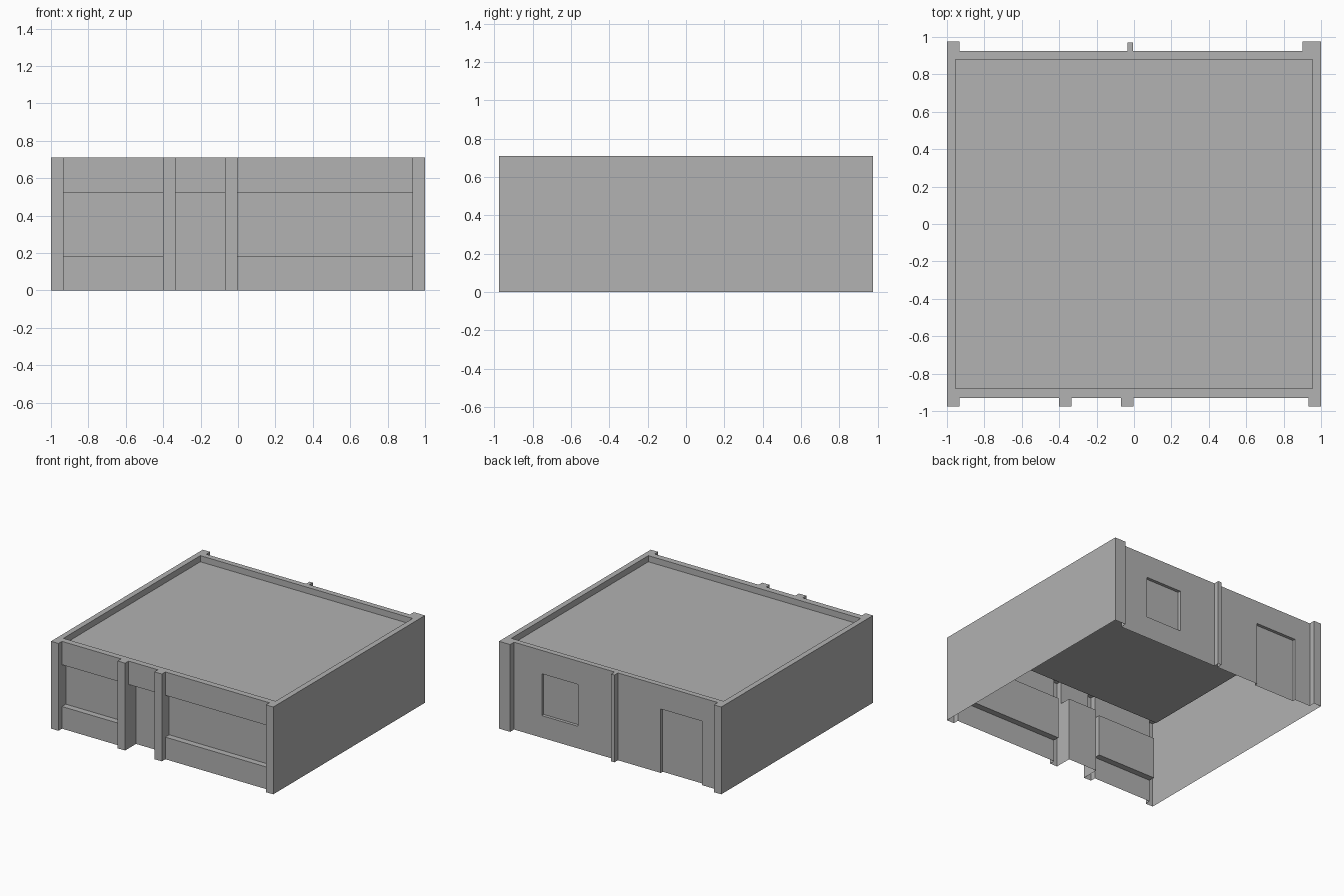
import bpy
import bmesh

cube = bpy.data.objects.get("Cube")
if cube:
    bpy.data.objects.remove(cube, do_unlink=True)

# Key levels and planes
SILL, LINTEL, TOP, ROOF = 0.18, 0.52, 0.71, 0.66
PIER, FRONT, BACK = 0.975, -0.93, 0.925
GLASS, FRONT_DOOR, BACK_INSET = -0.88, -0.835, 0.9
INNER_X, INNER_Y = 0.955, 0.88

grey = bpy.data.materials.new("plain grey")
grey.use_nodes = True
grey.diffuse_color = (0.445, 0.445, 0.445, 1)
grey.node_tree.nodes["Principled BSDF"].inputs["Base Color"].default_value = grey.diffuse_color


def finish(name, bm):
    bmesh.ops.remove_doubles(bm, verts=bm.verts, dist=0.0005)
    mesh = bpy.data.meshes.new(name)
    bm.to_mesh(mesh)
    bm.free()
    mesh.materials.append(grey)
    obj = bpy.data.objects.new(name, mesh)
    bpy.context.collection.objects.link(obj)


def face(bm, points):
    bm.faces.new([bm.verts.new(p) for p in points])


def wall(bm, path, z0, z1):
    """Vertical sheet over a plan path, facing right of the path."""
    for (ax, ay), (bx, by) in zip(path, path[1:]):
        face(bm, [(ax, ay, z0), (bx, by, z0), (bx, by, z1), (ax, ay, z1)])


def slab(bm, x0, x1, y0, y1, z, up=True):
    """Horizontal sheet facing up or down."""
    y0, y1 = sorted((y0, y1))
    pts = [(x0, y0, z), (x1, y0, z), (x1, y1, z), (x0, y1, z)]
    face(bm, pts if up else pts[::-1])


def stepped(base, bays):
    """Plan path from x = -1 to 1 stepping to a new depth in each bay."""
    path = [(-1, base)]
    for x0, x1, y in bays:
        path += [(x0, base), (x0, y), (x1, y), (x1, base)]
    path.append((1, base))
    return [p for i, p in enumerate(path) if i == 0 or p != path[i - 1]]


# Front wall: two wide window bays and a deep doorway between piers
windows = [(-0.933, -0.4), (-0.003, 0.933)]
doorway = (-0.333, -0.07)
bm = bmesh.new()
for z0, z1, pane, door in ((0, SILL, FRONT, FRONT_DOOR),
                           (SILL, LINTEL, GLASS, FRONT_DOOR),
                           (LINTEL, TOP, FRONT, FRONT)):
    bays = [(*windows[0], pane), (*doorway, door), (*windows[1], pane)]
    wall(bm, stepped(-PIER, bays), z0, z1)
for x0, x1 in windows:
    slab(bm, x0, x1, FRONT, GLASS, SILL)
    slab(bm, x0, x1, FRONT, GLASS, LINTEL, up=False)
slab(bm, *doorway, FRONT, FRONT_DOOR, LINTEL, up=False)
finish("front_wall", bm)

# Back wall: corner piers, thin middle rib, inset door and window
right_pier, rib, left_pier = (-1, -0.933), (-0.035, -0.005), (0.9, 1)
back_door, back_window = (-0.79, -0.42), (0.325, 0.65)
bm = bmesh.new()
for z0, z1, door, pane in ((0, SILL, BACK_INSET, BACK),
                           (SILL, LINTEL, BACK_INSET, BACK_INSET),
                           (LINTEL, TOP, BACK, BACK)):
    bays = [(*right_pier, PIER), (*back_door, door), (*rib, PIER - 0.005),
            (*back_window, pane), (*left_pier, PIER)]
    wall(bm, [p for p in stepped(BACK, bays)][::-1], z0, z1) if door != BACK else \
        wall(bm, stepped(BACK, [b for b in bays if b[2] != BACK])[::-1], z0, z1)
slab(bm, *back_window, BACK, BACK_INSET, SILL)
for x0, x1 in (back_door, back_window):
    slab(bm, x0, x1, BACK, BACK_INSET, LINTEL, up=False)
finish("back_wall", bm)

# Plain side walls
for name, path in (("left_wall", [(1, -PIER), (1, BACK)]),
                   ("right_wall", [(-1, BACK), (-1, -PIER)])):
    bm = bmesh.new()
    wall(bm, path, 0, TOP)
    finish(name, bm)

# Parapet: flat top with pier caps, and inner faces down to the roof
bm = bmesh.new()
for s in (-1, 1):
    slab(bm, *sorted((s, s * INNER_X)), FRONT, BACK, TOP)
slab(bm, -INNER_X, INNER_X, FRONT, -INNER_Y, TOP)
slab(bm, -INNER_X, INNER_X, INNER_Y, BACK, TOP)
for x0, x1 in ((-1, -0.933), (-0.4, -0.333), (-0.07, -0.003), (0.933, 1)):
    slab(bm, x0, x1, -PIER, FRONT, TOP)
for x0, x1 in (right_pier, left_pier):
    slab(bm, x0, x1, BACK, PIER, TOP)
slab(bm, *rib, BACK, PIER - 0.005, TOP)
inner = [(-INNER_X, -INNER_Y), (-INNER_X, INNER_Y), (INNER_X, INNER_Y), (INNER_X, -INNER_Y)]
wall(bm, inner + inner[:1], ROOF, TOP)
finish("parapet", bm)

# Sunken flat roof
bm = bmesh.new()
slab(bm, -INNER_X, INNER_X, -INNER_Y, INNER_Y, ROOF)
finish("roof", bm)
